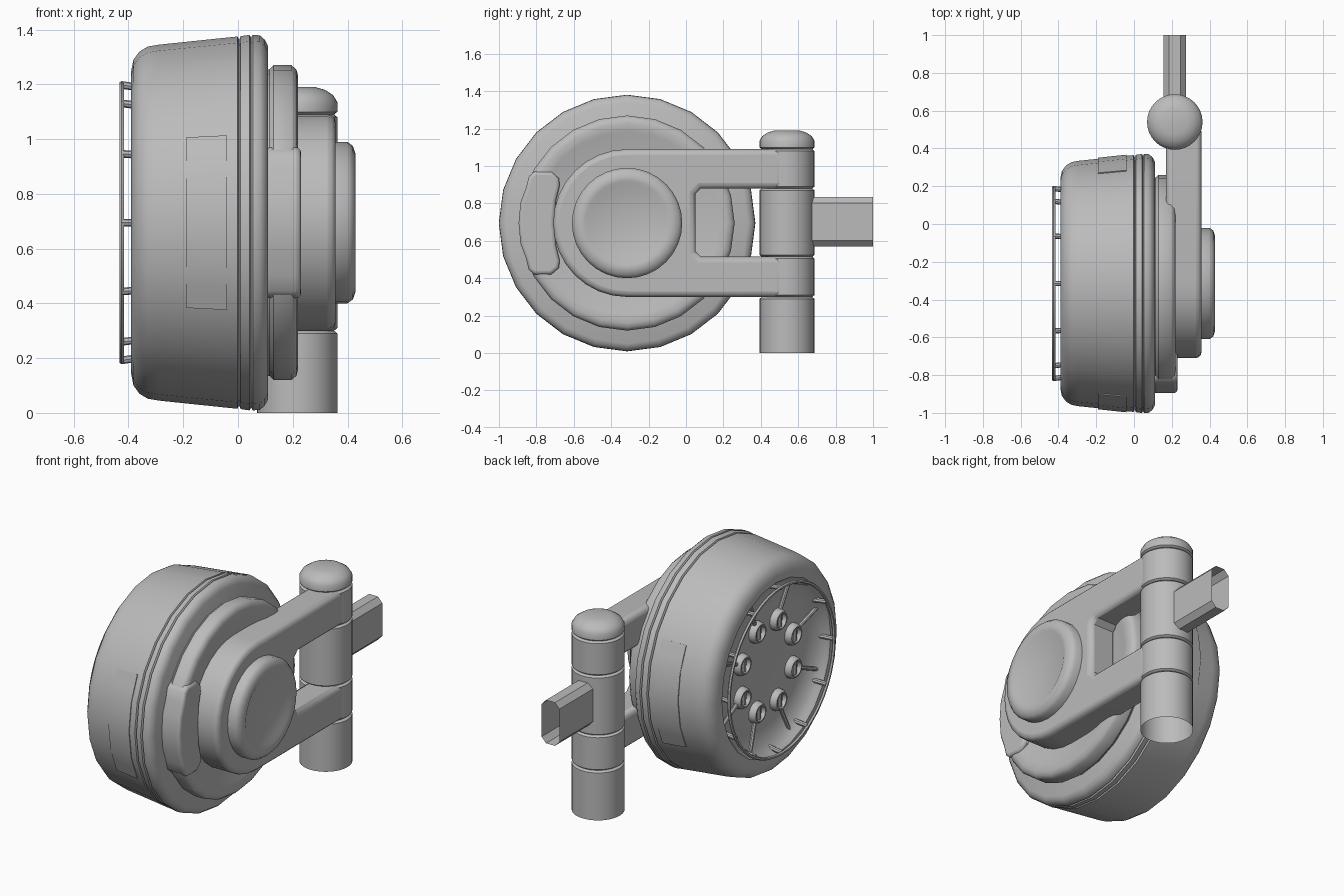
import bpy, bmesh, math
from mathutils import Vector, Matrix

if "Cube" in bpy.data.objects:
    bpy.data.objects.remove(bpy.data.objects["Cube"])

grey = bpy.data.materials.new("plain grey")
grey.diffuse_color = (0.5, 0.5, 0.5, 1)
grey.use_nodes = True
grey.node_tree.nodes["Principled BSDF"].inputs["Base Color"].default_value = grey.diffuse_color
CY, CZ = -0.315, 0.695          # wheel axis, running along x
PX, PY, PR = 0.216, 0.54, 0.147  # hinge post centre and radius
ALONG_X = Matrix.Rotation(math.pi / 2, 4, 'Z') @ Matrix.Rotation(math.pi / 2, 4, 'X')


def finish(name, bm, bevel=0, angle=40):
    bmesh.ops.remove_doubles(bm, verts=bm.verts, dist=1e-5)
    bmesh.ops.recalc_face_normals(bm, faces=bm.faces)
    me = bpy.data.meshes.new(name)
    bm.to_mesh(me)
    bm.free()
    ob = bpy.data.objects.new(name, me)
    bpy.context.collection.objects.link(ob)
    me.materials.append(grey)
    if bevel:
        mod = ob.modifiers.new("bevel", 'BEVEL')
        mod.width, mod.segments, mod.angle_limit = bevel, 3, math.radians(50)
    bpy.ops.object.select_all(action='DESELECT')
    ob.select_set(True)
    bpy.context.view_layer.objects.active = ob
    bpy.ops.object.shade_smooth_by_angle(angle=math.radians(angle))
    return ob


def lathe(name, profile, centre, axis='X', segs=24, angle=40):
    """Spin (height, radius) points about an axis through centre."""
    bm = bmesh.new()
    turn = ALONG_X if axis == 'X' else Matrix.Identity(4)
    mat = Matrix.Translation(centre) @ turn
    vs = [bm.verts.new(mat @ Vector((r, 0, h))) for h, r in profile]
    es = [bm.edges.new(p) for p in zip(vs, vs[1:])]
    bmesh.ops.spin(bm, geom=vs + es, cent=centre, axis=turn.to_3x3() @ Vector((0, 0, 1)),
                   angle=2 * math.pi, steps=segs)
    return finish(name, bm, angle=angle)


def extrude_x(name, outline, x0, x1, bevel):
    """Extrude a (y, z) outline along x."""
    bm = bmesh.new()
    f = bm.faces.new([bm.verts.new((x0, y, z)) for y, z in outline])
    ext = bmesh.ops.extrude_face_region(bm, geom=[f])
    bmesh.ops.translate(bm, vec=(x1 - x0, 0, 0),
                        verts=[g for g in ext['geom'] if isinstance(g, bmesh.types.BMVert)])
    return finish(name, bm, bevel)


def rod(name, a, b, radius, segs=8):
    a, b = Vector(a), Vector(b)
    bm = bmesh.new()
    rot = (b - a).to_track_quat('Z', 'Y').to_matrix().to_4x4()
    bmesh.ops.create_cone(bm, cap_ends=True, segments=segs, radius1=radius, radius2=radius,
                          depth=(b - a).length, matrix=Matrix.Translation((a + b) / 2) @ rot)
    return finish(name, bm)


def polar(x, r, t):
    return (x, CY + r * math.cos(t), CZ + r * math.sin(t))


AXIS = (0, CY, CZ)
# Round housing with a recessed outer face and two trim grooves
lathe("housing", [(-0.32, 0), (-0.32, 0.34), (-0.335, 0.47), (-0.37, 0.505), (-0.39, 0.525),
                  (-0.39, 0.555), (-0.382, 0.595), (-0.36, 0.625), (-0.33, 0.643), (-0.29, 0.65),
                  (-0.002, 0.68), (0.004, 0.668), (0.01, 0.681), (0.042, 0.686), (0.048, 0.676),
                  (0.054, 0.686), (0.08, 0.684), (0.098, 0.668), (0.11, 0.645), (0.11, 0)], AXIS)
# Stepped disc behind the arms
lathe("back_disc", [(0.10, 0), (0.10, 0.56), (0.115, 0.56), (0.13, 0.575), (0.195, 0.575),
                    (0.213, 0.56), (0.22, 0.535), (0.215, 0.49), (0.19, 0.42), (0.19, 0)], AXIS)
# Hub cap with a shallow dished centre
lathe("hub_cap", [(0.33, 0), (0.33, 0.295), (0.40, 0.295), (0.42, 0.28), (0.43, 0.25),
                  (0.43, 0.225), (0.42, 0.205), (0.42, 0)], AXIS, segs=32)

# Forked arm: round hub plate with two prongs
arc = [math.radians(90 + 180 * i / 16) for i in range(17)]
fork = [(CY + 0.395 * math.cos(t), CZ + 0.395 * math.sin(t)) for t in arc]
fork += [(0.52, 0.30), (0.52, 0.515), (0.08, 0.515), (0.05, 0.545),
         (0.05, 0.85), (0.08, 0.88), (0.52, 0.88), (0.52, 1.09)]
extrude_x("forked_arm", fork, 0.17, 0.357, 0.03)

# Hinge post: open foot, stacked knuckles and a rounded cap
POST = (PX, PY, 0)
lathe("post_foot", [(0, PR), (0.29, PR), (0.30, PR - 0.012), (0.30, 0)], POST, 'Z', 32)
for name, z0, z1 in [("lower_knuckle", 0.30, 0.515), ("middle_knuckle", 0.515, 0.88),
                     ("upper_knuckle", 0.88, 1.09)]:
    lathe(name, [(z0, 0), (z0, PR - 0.012), (z0 + 0.01, PR), (z1 - 0.01, PR),
                 (z1, PR - 0.012), (z1, 0)], POST, 'Z', 32)
lathe("post_cap", [(1.09, 0), (1.09, PR - 0.012), (1.10, PR), (1.135, PR), (1.16, PR - 0.015),
                   (1.18, PR - 0.045), (1.19, PR - 0.08), (1.19, 0)], POST, 'Z', 32)

# Open-ended mounting bar with chamfered corners
bm = bmesh.new()
bar = [(sx * a, sz * b) for sx, sz, pts in [(1, 1, 0), (-1, 1, 1), (-1, -1, 0), (1, -1, 1)]
       for a, b in ([(0.06, 0.10), (0.03, 0.132)][::-1] if pts else [(0.06, 0.10), (0.03, 0.132)])]
rings = [[bm.verts.new((PX + x, y, 0.703 + z)) for x, z in bar] for y in (PY + 0.08, 1.0)]
for i in range(8):
    j = (i + 1) % 8
    bm.faces.new((rings[0][i], rings[0][j], rings[1][j], rings[1][i]))
finish("mounting_bar", bm, angle=20)

# Curved grip pad at the front edge of the disc
half = [(-0.705, 0.0), (-0.695, 0.12), (-0.675, 0.20), (-0.68, 0.24), (-0.72, 0.275),
        (-0.81, 0.275), (-0.84, 0.25), (-0.855, 0.19), (-0.885, 0.11), (-0.895, 0.0)]
pad = half + [(y, -z) for y, z in half[-2:0:-1]]
extrude_x("grip_pad", [(y, CZ + z) for y, z in pad], 0.10, 0.23, 0.018)

# Thin curved panels on the front and rear of the housing
for name, mid in (("front_panel", math.pi), ("rear_panel", 0)):
    bm = bmesh.new()
    rows = []
    for i in range(9):
        t = mid + math.radians(28) * (i / 4 - 1)
        # follow the flat sides of the 24-sided housing
        step = math.radians(15)
        k = math.cos(step / 2) / math.cos((t % step) - step / 2)
        rows.append([bm.verts.new(polar(x, r * k, t)) for x, r in
                     ((-0.19, 0.655), (-0.19, 0.666), (-0.04, 0.682), (-0.04, 0.67))])
    for a, b in zip(rows, rows[1:]):
        for j in range(3):
            bm.faces.new((a[j], a[j + 1], b[j + 1], b[j]))
    for end in (rows[0], rows[-1]):
        bm.faces.new(end)
    finish(name, bm)

# Wire guard ring on twelve pegs
loop = [(-0.425 + 0.01 * math.sin(a), 0.507 + 0.01 * math.cos(a))
        for a in [i * math.pi / 3 for i in range(7)]]
lathe("guard_ring", loop, AXIS, segs=48)
for i in range(12):
    t = i * math.pi / 6
    rod("guard_peg", polar(-0.425, 0.503, t), polar(-0.335, 0.49, t), 0.014)

# Eight slotted fasteners in the recess, each with a short radial rib
for i in range(8):
    t = math.radians(22.5 + 45 * i)
    c = polar(0, 0.265, t)
    lathe("fastener", [(-0.315, 0.066), (-0.345, 0.062), (-0.358, 0.052), (-0.358, 0.044),
                       (-0.335, 0.038), (-0.335, 0)], c, segs=16)
    rod("fastener_slot", (-0.343, c[1], c[2] - 0.036), (-0.343, c[1], c[2] + 0.036), 0.012)
    rod("radial_rib", polar(-0.33, 0.32, t), polar(-0.345, 0.49, t), 0.012)
